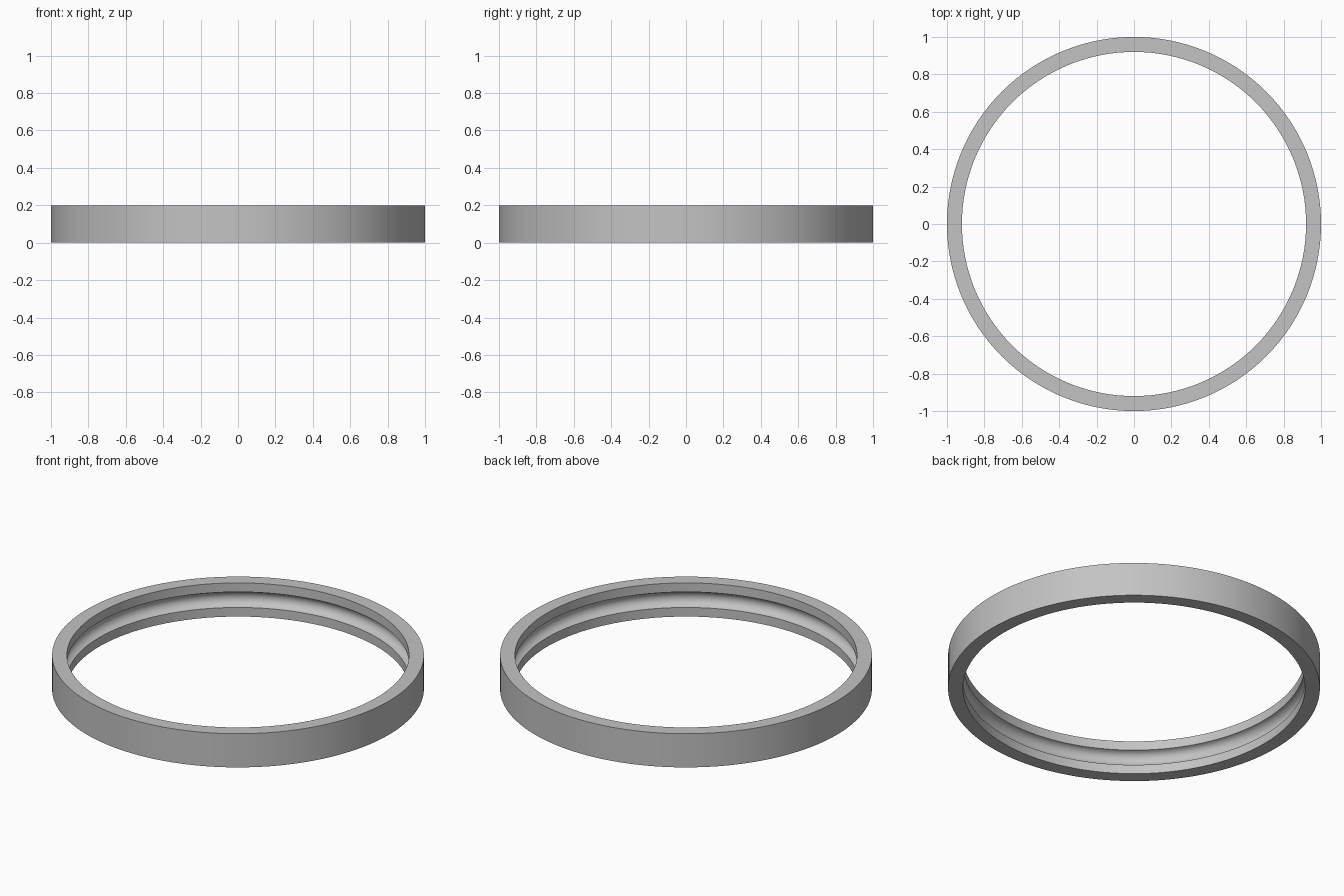
import bpy, bmesh, math

if "Cube" in bpy.data.objects:
    bpy.data.objects.remove(bpy.data.objects["Cube"])

SEGMENTS = 128
R_OUT, R_IN, HEIGHT = 1.0, 0.92, 0.2
GROOVE_HALF, GROOVE_DEPTH, GROOVE_STEPS = 0.046, 0.04, 12

steel = bpy.data.materials.new("steel grey")
steel.diffuse_color = (0.55, 0.55, 0.55, 1)
steel.use_nodes = True
steel.node_tree.nodes["Principled BSDF"].inputs["Base Color"].default_value = steel.diffuse_color

# Cross-section: rectangular band with a rounded groove in the inner wall
profile = [(R_IN, 0), (R_OUT, 0), (R_OUT, HEIGHT), (R_IN, HEIGHT)]
arc_r = (GROOVE_HALF ** 2 + GROOVE_DEPTH ** 2) / (2 * GROOVE_DEPTH)
centre = R_IN + GROOVE_DEPTH - arc_r
half_angle = math.asin(GROOVE_HALF / arc_r)
for i in range(GROOVE_STEPS + 1):
    a = half_angle * (1 - 2 * i / GROOVE_STEPS)
    profile.append((centre + arc_r * math.cos(a), HEIGHT / 2 + arc_r * math.sin(a)))

# Sweep the cross-section around the vertical axis
bm = bmesh.new()
rings = []
for s in range(SEGMENTS):
    t = 2 * math.pi * s / SEGMENTS
    rings.append([bm.verts.new((r * math.cos(t), r * math.sin(t), z)) for r, z in profile])
n = len(profile)
for s in range(SEGMENTS):
    a, b = rings[s], rings[(s + 1) % SEGMENTS]
    for i in range(n):
        j = (i + 1) % n
        bm.faces.new((a[i], b[i], b[j], a[j]))
bmesh.ops.recalc_face_normals(bm, faces=bm.faces)

mesh = bpy.data.meshes.new("grooved_ring")
bm.to_mesh(mesh)
bm.free()
mesh.materials.append(steel)
ring = bpy.data.objects.new("grooved_ring", mesh)
bpy.context.collection.objects.link(ring)

# Smooth round walls, crisp rims
bpy.context.view_layer.objects.active = ring
ring.select_set(True)
bpy.ops.object.shade_smooth_by_angle(angle=math.radians(30))
